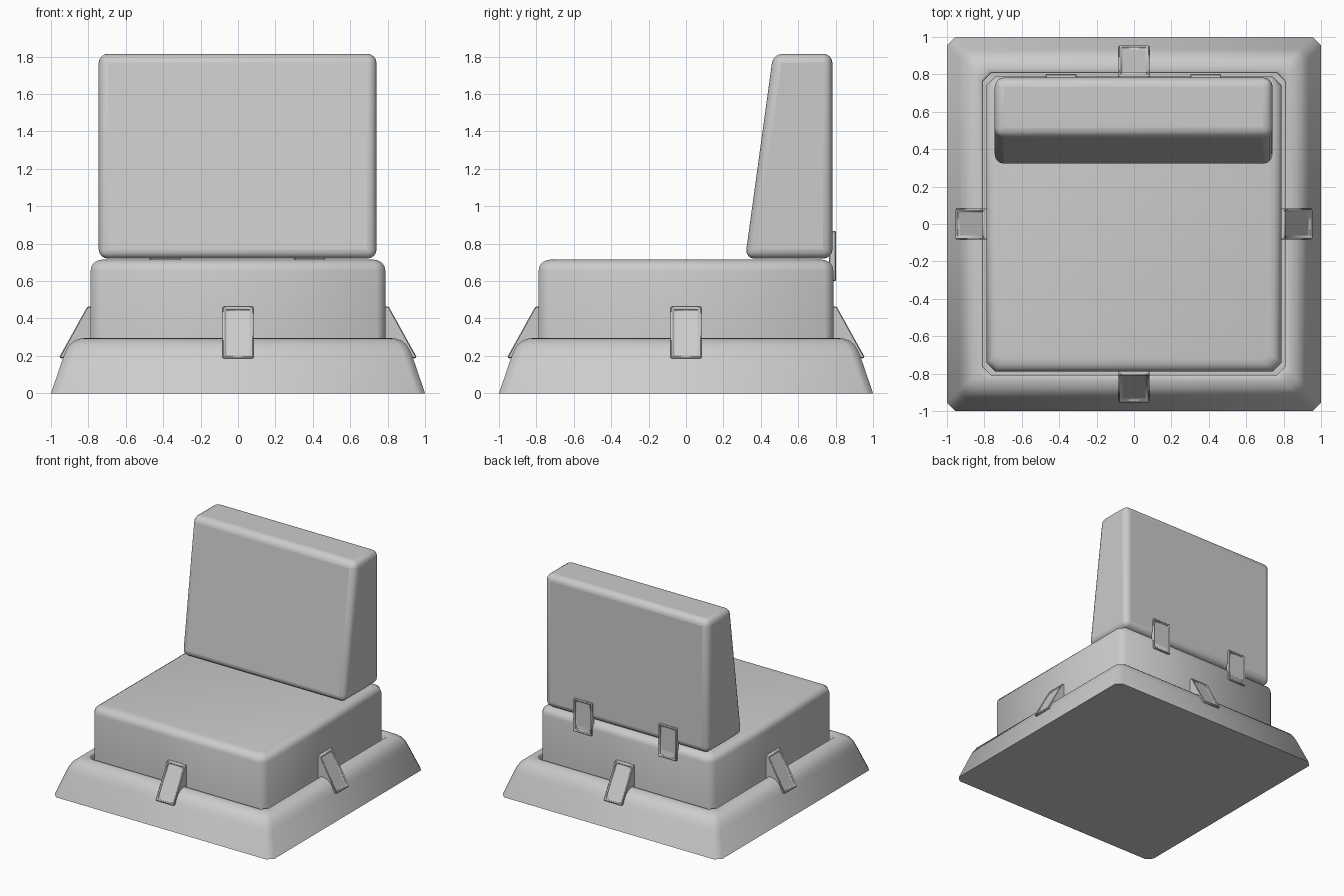
import bpy, bmesh
from math import radians, pi
from mathutils import Matrix, Vector

if "Cube" in bpy.data.objects:
    bpy.data.objects.remove(bpy.data.objects["Cube"])


def finish(name, bm, bevel=0, segments=1, angle=35):
    bmesh.ops.recalc_face_normals(bm, faces=bm.faces)
    mesh = bpy.data.meshes.new(name)
    bm.to_mesh(mesh)
    bm.free()
    ob = bpy.data.objects.new(name, mesh)
    bpy.context.collection.objects.link(ob)
    if bevel:
        mod = ob.modifiers.new("Bevel", "BEVEL")
        mod.width, mod.segments = bevel, segments
        mod.limit_method, mod.angle_limit = "ANGLE", radians(30)
    bpy.ops.object.select_all(action="DESELECT")
    ob.select_set(True)
    bpy.context.view_layer.objects.active = ob
    bpy.ops.object.shade_smooth_by_angle(angle=radians(angle))
    return ob


def loft_square(name, rings):
    """Loft square rings (half size, corner cut, z), closed at both ends."""
    bm = bmesh.new()
    loops = []
    for s, c, z in rings:
        k = s - c
        pts = [(s, -k), (s, k), (k, s), (-k, s), (-s, k), (-s, -k), (-k, -s), (k, -s)]
        loops.append([bm.verts.new((x, y, z)) for x, y in pts])
    for a, b in zip(loops, loops[1:]):
        for i in range(8):
            j = (i + 1) % 8
            bm.faces.new((a[i], a[j], b[j], b[i]))
    bm.faces.new(loops[0][::-1])
    bm.faces.new(loops[-1])
    return finish(name, bm, angle=50)


def extrude_profile(profile, x0, x1):
    """Prism from a (y, z) profile running between two x positions."""
    bm = bmesh.new()
    face = bm.faces.new([bm.verts.new((x0, y, z)) for y, z in profile])
    ext = bmesh.ops.extrude_face_region(bm, geom=[face])
    verts = [v for v in ext["geom"] if isinstance(v, bmesh.types.BMVert)]
    bmesh.ops.translate(bm, verts=verts, vec=(x1 - x0, 0, 0))
    bmesh.ops.recalc_face_normals(bm, faces=bm.faces)
    return bm


def clip(name, profile, facing, matrix):
    """Clip with a sunken panel on the face that points along 'facing'."""
    bm = extrude_profile(profile, -0.083, 0.083)
    bm.normal_update()
    panel = max(bm.faces, key=lambda f: f.normal.dot(Vector(facing)))
    bmesh.ops.inset_region(bm, faces=[panel], thickness=0.017)
    bmesh.ops.inset_region(bm, faces=[panel], thickness=0.006, depth=-0.014)
    bmesh.ops.transform(bm, matrix=matrix, verts=bm.verts)
    return finish(name, bm, bevel=0.005)


# Sloping base with a pocket for the cushion
loft_square("base", [
    (1.0, 0.045, 0), (0.935, 0.045, 0.19), (0.92, 0.045, 0.228),
    (0.90, 0.045, 0.26), (0.872, 0.045, 0.283), (0.84, 0.045, 0.293),
    (0.815, 0.045, 0.295), (0.808, 0.045, 0.288), (0.808, 0.045, 0.2)])

# Seat cushion with a rounded top edge
loft_square("seat", [
    (0.788, 0.045, 0.195), (0.788, 0.045, 0.655), (0.783, 0.045, 0.679),
    (0.77, 0.042, 0.698), (0.75, 0.04, 0.710), (0.725, 0.036, 0.715)])

# Tapered backrest
back = extrude_profile([(0.316, 0.72), (0.783, 0.72), (0.783, 1.815), (0.466, 1.815)],
                       -0.745, 0.741)
finish("backrest", back, bevel=0.05, segments=4)

# Wedge clips joining the seat to the base, one per side
wedge = [(0.78, 0.463), (0.806, 0.463), (0.956, 0.192), (0.945, 0.185),
         (0.90, 0.2), (0.78, 0.25)]
for i, side in enumerate(("back", "left", "front", "right")):
    clip(f"base_clip_{side}", wedge, (0, 0.87, 0.48), Matrix.Rotation(i * pi / 2, 4, "Z"))

# Flat clips joining the backrest to the seat
plate = [(0.765, 0.6), (0.802, 0.6), (0.802, 0.868), (0.765, 0.868)]
for side, x in (("left", -0.39), ("right", 0.383)):
    clip(f"back_clip_{side}", plate, (0, 1, 0), Matrix.Translation((x, 0, 0)))
